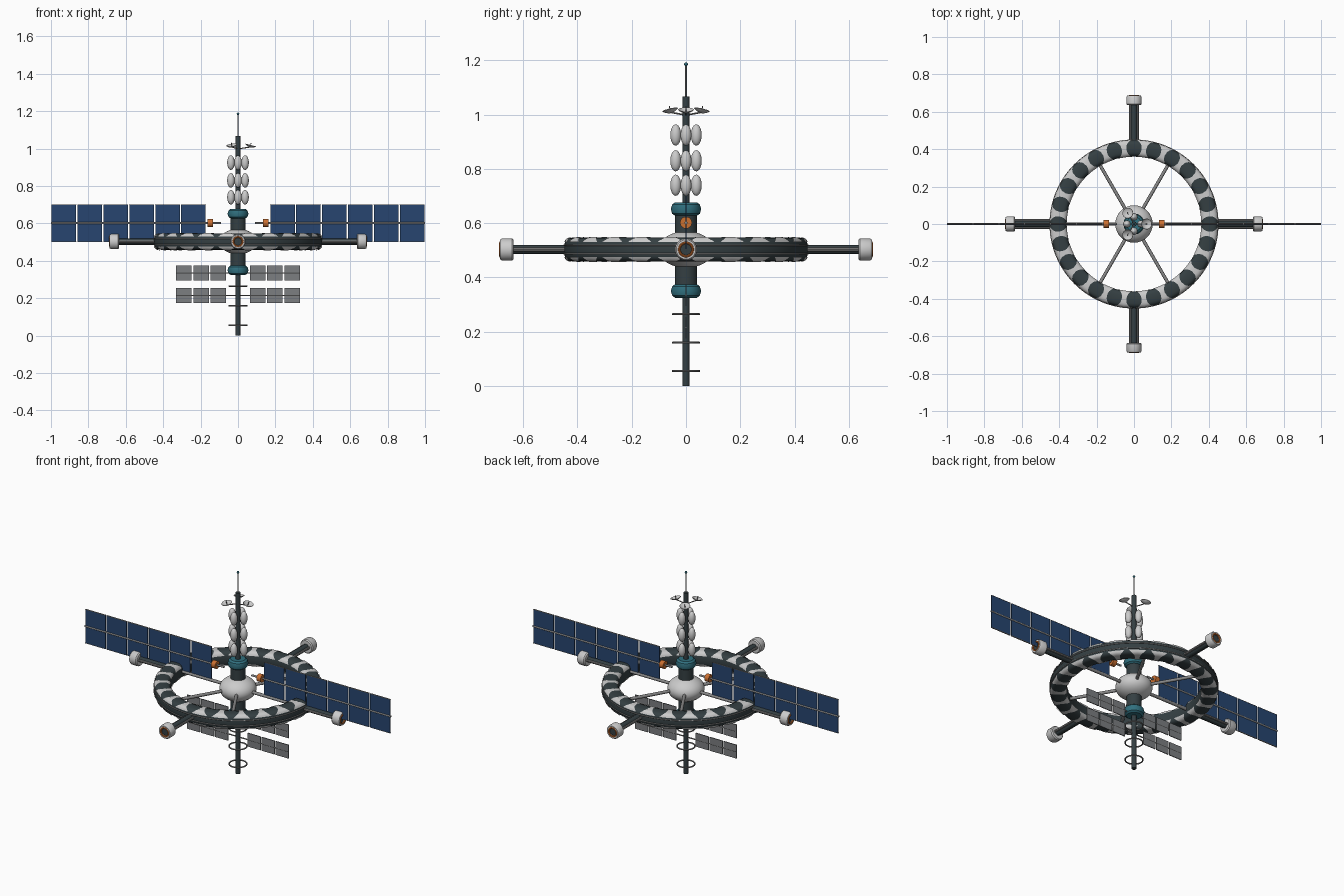
import bpy, bmesh, math
from mathutils import Vector, Matrix

if "Cube" in bpy.data.objects:
    bpy.data.objects.remove(bpy.data.objects["Cube"])

def material(name, rgb):
    m = bpy.data.materials.new(name)
    m.diffuse_color = (*rgb, 1)
    m.use_nodes = True
    m.node_tree.nodes["Principled BSDF"].inputs["Base Color"].default_value = m.diffuse_color
    return m

DARK = material("dark_hull", (0.035, 0.05, 0.055))
LIGHT = material("light_hull", (0.6, 0.6, 0.6))
STEEL = material("steel", (0.25, 0.25, 0.25))
TEAL = material("teal", (0.03, 0.16, 0.21))
BLUE = material("solar_blue", (0.02, 0.06, 0.16))
ORANGE = material("orange", (0.6, 0.16, 0.03))
GREY = material("radiator_grey", (0.2, 0.21, 0.22))
ZC = 0.503  # height of the ring plane

def finish(name, bm, mat, matrix=None, smooth=True):
    bmesh.ops.recalc_face_normals(bm, faces=bm.faces)
    if matrix:
        bm.transform(matrix)
    me = bpy.data.meshes.new(name)
    bm.to_mesh(me)
    bm.free()
    ob = bpy.data.objects.new(name, me)
    bpy.context.collection.objects.link(ob)
    me.materials.append(mat)
    if smooth:
        bpy.ops.object.select_all(action='DESELECT')
        ob.select_set(True)
        bpy.context.view_layer.objects.active = ob
        bpy.ops.object.shade_smooth_by_angle(angle=math.radians(35))
    return ob

def lathe(name, prof, mat, matrix=None, n=32, closed=False):
    bm = bmesh.new()
    vs = [bm.verts.new((r, 0, z)) for r, z in prof]
    pairs = list(zip(vs, vs[1:])) + ([(vs[-1], vs[0])] if closed else [])
    es = [bm.edges.new(p) for p in pairs]
    bmesh.ops.spin(bm, geom=vs + es, axis=(0, 0, 1), cent=(0, 0, 0),
                   angle=2 * math.pi, steps=n, use_duplicate=False)
    bmesh.ops.remove_doubles(bm, verts=bm.verts, dist=1e-5)
    return finish(name, bm, mat, matrix)

def rod(name, a, b, r, mat, n=12):
    a, b = Vector(a), Vector(b)
    q = (b - a).to_track_quat('Z', 'Y').to_matrix().to_4x4()
    bm = bmesh.new()
    bmesh.ops.create_cone(bm, cap_ends=True, segments=n, radius1=r, radius2=r, depth=(b - a).length)
    return finish(name, bm, mat, Matrix.Translation((a + b) / 2) @ q)

def box(name, c, s, mat):
    bm = bmesh.new()
    bmesh.ops.create_cube(bm, size=1)
    return finish(name, bm, mat, Matrix.Translation(c) @ Matrix.Diagonal((*s, 1)), False)

def ellipsoid(name, c, s, mat, u=20, v=12):
    bm = bmesh.new()
    bmesh.ops.create_uvsphere(bm, u_segments=u, v_segments=v, radius=1)
    return finish(name, bm, mat, Matrix.Translation(c) @ Matrix.Diagonal((*s, 1)))

def torus(name, R, r, mat, matrix, n=32, k=8, rz=None):
    prof = [(R + r * math.cos(2 * math.pi * i / k), (rz or r) * math.sin(2 * math.pi * i / k)) for i in range(k)]
    return lathe(name, prof, mat, matrix, n, True)

T = Matrix.Translation

# Habitat ring: rounded box section
def ring_point(phi, off=0.0):
    c, s = math.cos(phi), math.sin(phi)
    f = lambda v: math.copysign(abs(v) ** 0.6, v)
    return 0.405 + (0.044 + off) * f(c), (0.044 + off) * f(s)

lathe("habitat_ring", [ring_point(2 * math.pi * i / 24) for i in range(24)], DARK, T((0, 0, ZC)), 96, True)
for z in (-0.016, 0.016):
    torus("ring_outer_rail", 0.449, 0.003, STEEL, T((0, 0, ZC + z)), 96, 6)

# Waisted light plates wrapped over the top and bottom of the ring
bm = bmesh.new()
for i in range(24):
    for side in (1, -1):
        rows = []
        for j in range(11):
            t = j / 5 - 1
            r, z = ring_point(math.radians(92 + 68 * t), 0.003)
            w = (0.012 + 0.030 * abs(t) ** 1.3) / 0.405
            a = 2 * math.pi * (i + 0.5) / 24
            rows.append([bm.verts.new((r * math.cos(a + w * k), r * math.sin(a + w * k), side * z)) for k in (-1, 0, 1)])
        for p, q in zip(rows, rows[1:]):
            for k in (0, 1):
                bm.faces.new((p[k], p[k + 1], q[k + 1], q[k]))
finish("ring_plates", bm, LIGHT, T((0, 0, ZC)))

# Hub, spokes and central column
ellipsoid("hub", (0, 0, ZC), (0.1, 0.1, 0.068), LIGHT, 32, 16)
for i in range(6):
    a = i * math.pi / 3
    d = Vector((math.cos(a), math.sin(a), 0))
    rod("spoke", d * 0.08 + Vector((0, 0, ZC)), d * 0.37 + Vector((0, 0, ZC)), 0.009, STEEL)
rod("column", (0, 0, 0.35), (0, 0, 0.65), 0.041, DARK, 32)
for z in (0.35, 0.652):
    lathe("collar", [(0, -0.025), (0.04, -0.025), (0.051, -0.017), (0.056, 0), (0.051, 0.017),
                     (0.04, 0.025), (0, 0.025)], TEAL, T((0, 0, z)))

# Mast, antenna and guard hoops
rod("mast", (0, 0, 0), (0, 0, 1.067), 0.0135, DARK, 16)
rod("antenna", (0, 0, 1.06), (0, 0, 1.185), 0.003, STEEL, 8)
ellipsoid("antenna_tip", (0, 0, 1.186), (0.007,) * 3, TEAL, 12, 8)
for z in (0.055, 0.16, 0.265):
    torus("mast_hoop", 0.048, 0.004, STEEL, T((0, 0, z)))

# Tanks: three tiers of four
for z in (0.74, 0.83, 0.925):
    for i in range(4):
        a = i * math.pi / 2
        ellipsoid("tank", (0.038 * math.cos(a), 0.038 * math.sin(a), z), (0.02, 0.02, 0.039), LIGHT)

# Dishes on short struts
for i in range(3):
    M = Matrix.Rotation(i * 2 * math.pi / 3, 4, 'Z')
    rod("dish_strut", M @ Vector((0.01, 0, 1.0)), M @ Vector((0.062, 0, 1.008)), 0.003, STEEL, 8)
    D = M @ T((0.064, 0, 1.006)) @ Matrix.Rotation(math.radians(15), 4, 'Y')
    outer = [(0.029 * k / 5, 0.012 * (k / 5) ** 2) for k in range(6)]
    lathe("dish", outer + [(r * 0.97, z + 0.002) for r, z in reversed(outer)], LIGHT, D, 24)
    rod("dish_feed", D @ Vector((0, 0, 0)), D @ Vector((0, 0, 0.026)), 0.002, STEEL, 6)

# Four docking arms with open end pods
for i in range(4):
    M = T((0, 0, ZC)) @ Matrix.Rotation(i * math.pi / 2, 4, 'Z')
    P = M @ Matrix.Rotation(math.pi / 2, 4, 'Y')
    rod("arm", M @ Vector((0.44, 0, 0)), M @ Vector((0.64, 0, 0)), 0.017, DARK, 16)
    for s in (-1, 1):
        rod("arm_rail", M @ Vector((0.44, s * 0.019, 0)), M @ Vector((0.64, s * 0.019, 0)), 0.007, STEEL, 8)
    lathe("pod", [(0, 0.635), (0.036, 0.635), (0.041, 0.641), (0.041, 0.677), (0.036, 0.686),
                  (0.029, 0.686), (0.029, 0.666), (0, 0.666)], LIGHT, P)
    torus("pod_ring", 0.025, 0.005, ORANGE, P @ T((0, 0, 0.684)))
    rod("pod_hatch", M @ Vector((0.66, 0, 0)), M @ Vector((0.678, 0, 0)), 0.022, DARK, 24)

# Solar wings and radiators, mirrored left and right
for s in (-1, 1):
    rod("wing_boom", (s * 0.09, 0, 0.602), (s, 0, 0.602), 0.0055, STEEL)
    rod("wing_joint", (s * 0.135, 0, 0.602), (s * 0.162, 0, 0.602), 0.022, ORANGE, 20)
    for k in range(6):
        x = s * (0.238 + 0.1385 * k)
        box("solar_panel", (x, 0, 0.602), (0.131, 0.005, 0.198), BLUE)
        for z in (0.503, 0.701):
            box("panel_edge", (x, 0, z), (0.133, 0.006, 0.003), STEEL)
    for z in (0.215, 0.335):
        rod("radiator_rod", (s * 0.01, 0, z), (s * 0.33, 0, z), 0.0035, STEEL, 8)
        for k in range(3):
            box("radiator", (s * (0.106 + 0.0915 * k), 0, z), (0.083, 0.005, 0.08), GREY)
